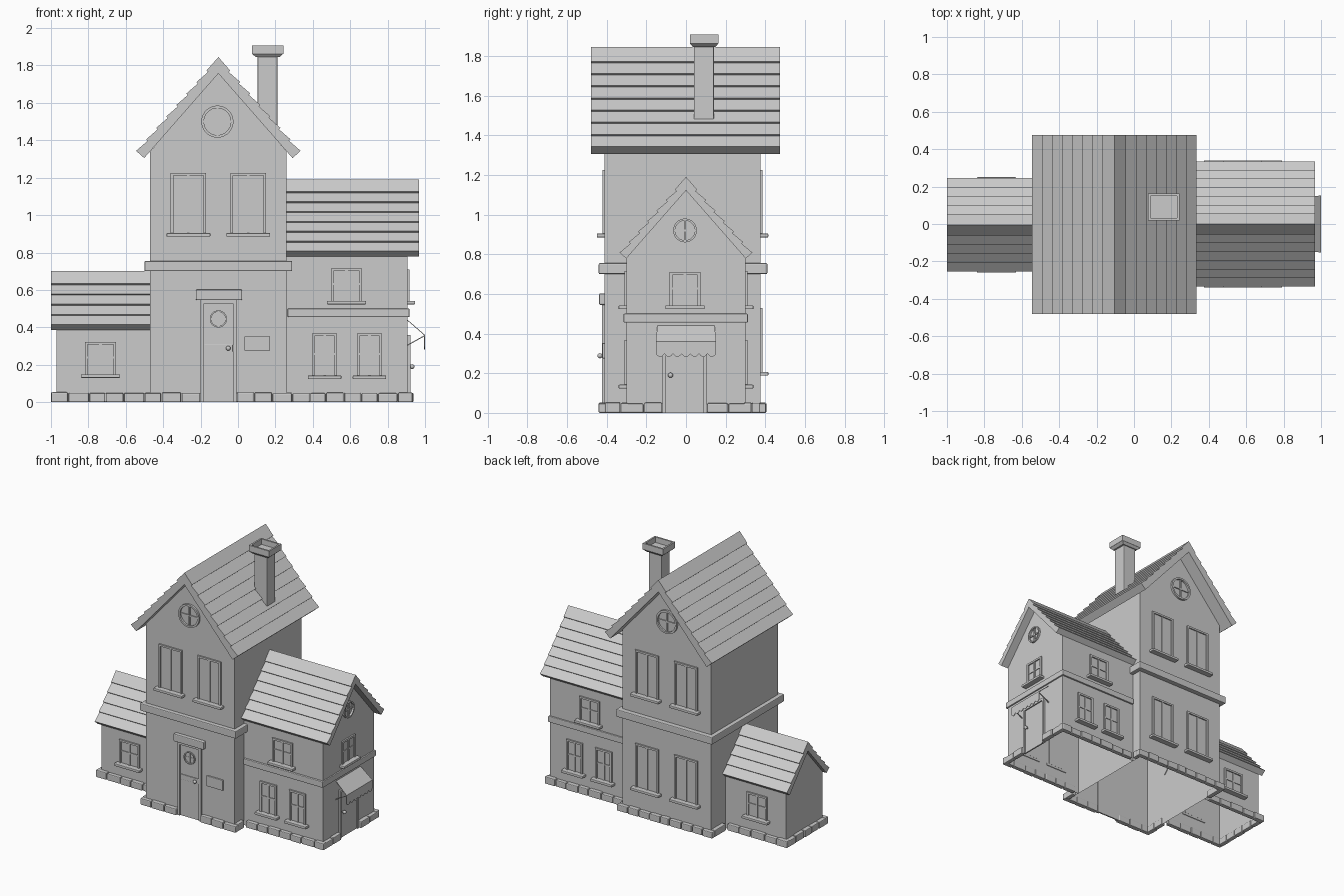
import bpy, bmesh, math, random
from mathutils import Matrix, Vector

random.seed(4)
cube = bpy.data.objects.get("Cube")
if cube:
    bpy.data.objects.remove(cube, do_unlink=True)

GREY = (0.6, 0.6, 0.6, 1)
stone_grey = bpy.data.materials.new("plain_grey")
stone_grey.use_nodes = True
stone_grey.diffuse_color = GREY
stone_grey.node_tree.nodes["Principled BSDF"].inputs["Base Color"].default_value = GREY


def finish(bm, name, bevel=0.0, smooth=False):
    bmesh.ops.recalc_face_normals(bm, faces=bm.faces)
    mesh = bpy.data.meshes.new(name)
    bm.to_mesh(mesh)
    bm.free()
    mesh.materials.append(stone_grey)
    ob = bpy.data.objects.new(name, mesh)
    bpy.context.collection.objects.link(ob)
    if bevel:
        mod = ob.modifiers.new("soft_edges", "BEVEL")
        mod.width = bevel
        mod.segments = 2
    if smooth:
        bpy.ops.object.select_all(action="DESELECT")
        ob.select_set(True)
        bpy.context.view_layer.objects.active = ob
        bpy.ops.object.shade_smooth_by_angle()
    return ob


def wall_frame(x, y, degrees):
    """Local x runs along the wall, local -y points out of it."""
    return Matrix.Translation((x, y, 0)) @ Matrix.Rotation(math.radians(degrees), 4, "Z")


def box(bm, M, u0, u1, o0, o1, z0, z1):
    mid = Vector(((u0 + u1) / 2, -(o0 + o1) / 2, (z0 + z1) / 2))
    size = Matrix.Diagonal((u1 - u0, o1 - o0, z1 - z0, 1))
    return bmesh.ops.create_cube(bm, size=1, matrix=M @ Matrix.Translation(mid) @ size)["verts"]


def prism(bm, M, outline, o0, o1, near_cap=True, far_cap=True):
    """Extrude a (u, z) outline between two distances out of the wall."""
    near, far = [[bm.verts.new(M @ Vector((u, -o, z))) for u, z in outline] for o in (o0, o1)]
    if near_cap:
        bm.faces.new(near)
    if far_cap:
        bm.faces.new(far)
    for i in range(len(outline)):
        j = (i + 1) % len(outline)
        bm.faces.new((near[i], near[j], far[j], far[i]))


def ring(bm, M, u, z, r_in, r_out, out, segs=28):
    profile = ((r_in, 0), (r_in, out), (r_out, out), (r_out, 0))
    loops = []
    for i in range(segs):
        a = math.tau * i / segs
        loops.append([bm.verts.new(M @ Vector((u + r * math.cos(a), -o, z + r * math.sin(a))))
                      for r, o in profile])
    for i in range(segs):
        a, b = loops[i], loops[(i + 1) % segs]
        for k in range(3):
            bm.faces.new((a[k], b[k], b[k + 1], a[k + 1]))


# wall frames
TOWER_F, TOWER_B = wall_frame(0, -0.41, 0), wall_frame(0, 0.375, 180)
SHOP_F, SHOP_B = wall_frame(0, -0.30, 0), wall_frame(0, 0.30, 180)
SHOP_R = wall_frame(0.907, 0, 90)
SHED_F, SHED_B = wall_frame(0, -0.22, 0), wall_frame(0, 0.21, 180)
ALONG_X = wall_frame(0, 0, 90)


# gabled wall shells, open underneath
def body(name, M, c, half, eave, apex, o0, o1, near=True, far=True):
    bm = bmesh.new()
    prism(bm, M, [(c - half, 0), (c + half, 0), (c + half, eave), (c, apex), (c - half, eave)],
          o0, o1, near, far)
    bmesh.ops.recalc_face_normals(bm, faces=bm.faces)
    floor = [f for f in bm.faces if all(v.co.z < 0.001 for v in f.verts)]
    bmesh.ops.delete(bm, geom=floor, context="FACES")
    finish(bm, name)


ORIGIN = Matrix.Identity(4)
body("tower_walls", ORIGIN, -0.105, 0.365, 1.34, 1.765, -0.375, 0.41)
body("right_wing_walls", ALONG_X, 0, 0.30, 0.79, 1.135, 0.26, 0.907, near=False)
body("left_wing_walls", ALONG_X, -0.005, 0.215, 0.40, 0.645, -0.97, -0.47, far=False)


# roofs with lapped courses
def roof(name, M, c, half, ridge, courses, o0, o1, thick=0.058, lap=0.013, pitch=1.14):
    a = math.atan(pitch)
    n = Vector((math.sin(a), math.cos(a)))
    top = ridge - lap / math.cos(a)
    run = half - lap * n.x
    side = [Vector((0, ridge))]
    for i in range(courses):
        for t, lift in ((i, lap if i == 0 else lap * 0.15), (i + 1, lap)):
            u = run * t / courses
            if t or lift < lap:
                side.append(Vector((u, top - pitch * u)) + n * lift)
    inner = Vector((run, top - pitch * run)) - n * (thick - lap)
    side.append(inner)
    outline = [(c + p.x, p.y) for p in side]
    outline.append((c, inner.y + pitch * inner.x))
    outline += [(c - p.x, p.y) for p in reversed(side[1:])]
    bm = bmesh.new()
    prism(bm, M, outline, o0, o1)
    finish(bm, name)


roof("tower_roof", ORIGIN, -0.105, 0.44, 1.845, 8, -0.475, 0.48)
roof("right_wing_roof", ALONG_X, 0, 0.335, 1.19, 7, 0.255, 0.967, thick=0.045)
roof("left_wing_roof", ALONG_X, -0.005, 0.25, 0.70, 5, -1.0, -0.465, thick=0.045)

# string courses
bm = bmesh.new()
box(bm, ORIGIN, -0.50, 0.29, -0.41, 0.44, 0.70, 0.755)
finish(bm, "tower_band", 0.006)
bm = bmesh.new()
box(bm, ORIGIN, 0.265, 0.917, -0.312, 0.315, 0.455, 0.50)
finish(bm, "right_wing_band", 0.005)

# chimney with a hollow flared cap
bm = bmesh.new()
box(bm, ORIGIN, 0.105, 0.21, -0.14, -0.04, 1.42, 1.86)
finish(bm, "chimney_shaft", 0.004)
bm = bmesh.new()
box(bm, ORIGIN, 0.075, 0.242, -0.163, -0.02, 1.862, 1.907)
top = [f for f in bm.faces if f.normal.z > 0.9 or f.calc_center_median().z > 1.9]
bmesh.ops.inset_individual(bm, faces=top, thickness=0.017)
bmesh.ops.inset_individual(bm, faces=top, thickness=0.001, depth=-0.04)
flare = box(bm, ORIGIN, 0.075, 0.242, -0.163, -0.02, 1.845, 1.8625)
for v in flare:
    if v.co.z < 1.85:
        v.co.x += 0.02 if v.co.x < 0.15 else -0.02
        v.co.y += 0.015 if v.co.y < 0.09 else -0.015
finish(bm, "chimney_cap")


# windows
def window(name, M, u, z0, z1, width, cross=True, bar=0.014):
    h = width / 2
    bm = bmesh.new()
    for s in (-1, 1):
        e = u + s * (h - bar / 2)
        box(bm, M, e - bar / 2, e + bar / 2, -0.005, 0.011, z0, z1)
    box(bm, M, u - h, u + h, -0.005, 0.011, z1 - bar, z1)
    box(bm, M, u - bar / 2, u + bar / 2, -0.005, 0.008, z0, z1 - bar)
    if cross:
        mid = z0 + (z1 - z0) * 0.52
        box(bm, M, u - h, u + h, -0.005, 0.007, mid - 0.005, mid + 0.005)
    box(bm, M, u - h + bar, u + h - bar, -0.005, 0.002, z0, z1 - bar)
    finish(bm, name + "_frame")
    bm = bmesh.new()
    box(bm, M, u - h - 0.022, u + h + 0.022, -0.005, 0.04, z0 - 0.017, z0 + 0.002)
    finish(bm, name + "_sill", 0.004)


def round_window(name, M, u, z, r, rim):
    bm = bmesh.new()
    ring(bm, M, u, z, r - rim, r, 0.014)
    box(bm, M, u - 0.005, u + 0.005, -0.005, 0.008, z - r + rim / 2, z + r - rim / 2)
    box(bm, M, u - r + rim / 2, u + r - rim / 2, -0.005, 0.007, z - 0.005, z + 0.005)
    finish(bm, name, smooth=True)


for side, s, tower, shop, shed in (("front", 1, TOWER_F, SHOP_F, SHED_F),
                                   ("back", -1, TOWER_B, SHOP_B, SHED_B)):
    for k, x in enumerate((-0.265, 0.055)):
        window(f"{side}_upper_window_{k}", tower, s * x, 0.902, 1.225, 0.19, cross=False)
        if side == "back":
            window(f"back_lower_window_{k}", tower, s * x, 0.205, 0.53, 0.19, cross=False)
    round_window(f"{side}_round_window", tower, s * -0.11, 1.50, 0.086, 0.014)
    for k, x in enumerate((0.463, 0.703)):
        window(f"{side}_right_wing_lower_window_{k}", shop, s * x, 0.14, 0.367, 0.135)
    window(f"{side}_right_wing_upper_window", shop, s * 0.58, 0.54, 0.715, 0.165)
    window(f"{side}_left_wing_window", shed, s * -0.735, 0.147, 0.322, 0.165)
window("end_window", SHOP_R, -0.005, 0.54, 0.71, 0.155)
round_window("end_round_window", SHOP_R, -0.005, 0.92, 0.06, 0.01)


# doors
def door(name, M, u0, u1, top, knob_u, knob_z):
    bm = bmesh.new()
    box(bm, M, u0, u0 + 0.018, -0.005, 0.014, 0, top)
    box(bm, M, u1 - 0.018, u1, -0.005, 0.014, 0, top)
    box(bm, M, u0 + 0.018, u1 - 0.018, -0.005, 0.014, top - 0.018, top)
    finish(bm, name + "_frame")
    bm = bmesh.new()
    box(bm, M, u0 + 0.018, u1 - 0.018, -0.005, 0.005, 0, top - 0.018)
    finish(bm, name + "_leaf")
    bm = bmesh.new()
    place = M @ Matrix.Translation((knob_u, -0.024, knob_z))
    bmesh.ops.create_uvsphere(bm, u_segments=14, v_segments=8, radius=0.013, matrix=place)
    box(bm, M, knob_u - 0.004, knob_u + 0.004, 0, 0.02, knob_z - 0.004, knob_z + 0.004)
    finish(bm, name + "_knob", smooth=True)


door("front_door", TOWER_F, -0.20, -0.008, 0.545, -0.052, 0.288)
door("end_door", SHOP_R, -0.118, 0.105, 0.36, -0.078, 0.19)
round_window("front_door_window", TOWER_F, -0.105, 0.445, 0.046, 0.008)
bm = bmesh.new()
box(bm, TOWER_F, -0.18, -0.028, 0, 0.01, 0.27, 0.308)
finish(bm, "front_door_rail", 0.002)
bm = bmesh.new()
box(bm, TOWER_F, -0.225, 0.022, -0.005, 0.028, 0.545, 0.602)
finish(bm, "front_door_lintel", 0.006)
bm = bmesh.new()
box(bm, TOWER_F, 0.035, 0.168, -0.005, 0.011, 0.275, 0.352)
finish(bm, "wall_plate", 0.003)

# awning: sloped sheet, scalloped valance and two stays
bm = bmesh.new()
for v in box(bm, SHOP_R, -0.152, 0.152, 0, 0.092, 0.355, 0.36):
    if v.co.x < 0.93:
        v.co.z += 0.08
        v.co.y *= 0.95
finish(bm, "awning_sheet")
bm = bmesh.new()
scallops, steps, wide = 7, 6, 0.304
edge = [(-wide / 2 + wide * i / (scallops * steps),
         0.298 - 0.016 * math.sin(math.pi * (i % steps) / steps))
        for i in range(scallops * steps + 1)]
prism(bm, SHOP_R, edge + [(wide / 2, 0.36), (-wide / 2, 0.36)], 0.088, 0.092)
finish(bm, "awning_valance")
bm = bmesh.new()
for s in (-1, 1):
    for v in box(bm, SHOP_R, s * 0.145 - 0.003, s * 0.145 + 0.003, 0, 0.09, 0.352, 0.358):
        if v.co.x < 0.93:
            v.co.z -= 0.05
finish(bm, "awning_stays")

# footing stones along every wall
bm = bmesh.new()
runs = [(TOWER_F, -0.50, -0.20), (TOWER_F, -0.008, 0.29), (TOWER_B, -0.29, 0.50),
        (SHOP_F, 0.29, 0.935), (SHOP_B, -0.935, -0.29),
        (SHOP_R, -0.33, -0.118), (SHOP_R, 0.105, 0.33),
        (SHED_F, -1.0, -0.50), (SHED_B, 0.50, 1.0),
        (wall_frame(-0.97, 0, -90), -0.21, 0.22),
        (wall_frame(-0.47, 0, -90), -0.375, -0.24), (wall_frame(-0.47, 0, -90), 0.25, 0.41),
        (wall_frame(0.26, 0, 90), -0.41, -0.33), (wall_frame(0.26, 0, 90), 0.33, 0.375)]
for M, u0, u1 in runs:
    count = max(1, round((u1 - u0) / 0.092))
    cuts = [u0 + (u1 - u0) * (i + random.uniform(-0.12, 0.12) * (0 < i < count)) / count
            for i in range(count + 1)]
    for a, b in zip(cuts, cuts[1:]):
        box(bm, M, a + 0.002, b - 0.002, -0.006, random.uniform(0.026, 0.031),
            0, random.uniform(0.046, 0.053))
finish(bm, "footing_stones", 0.006)
